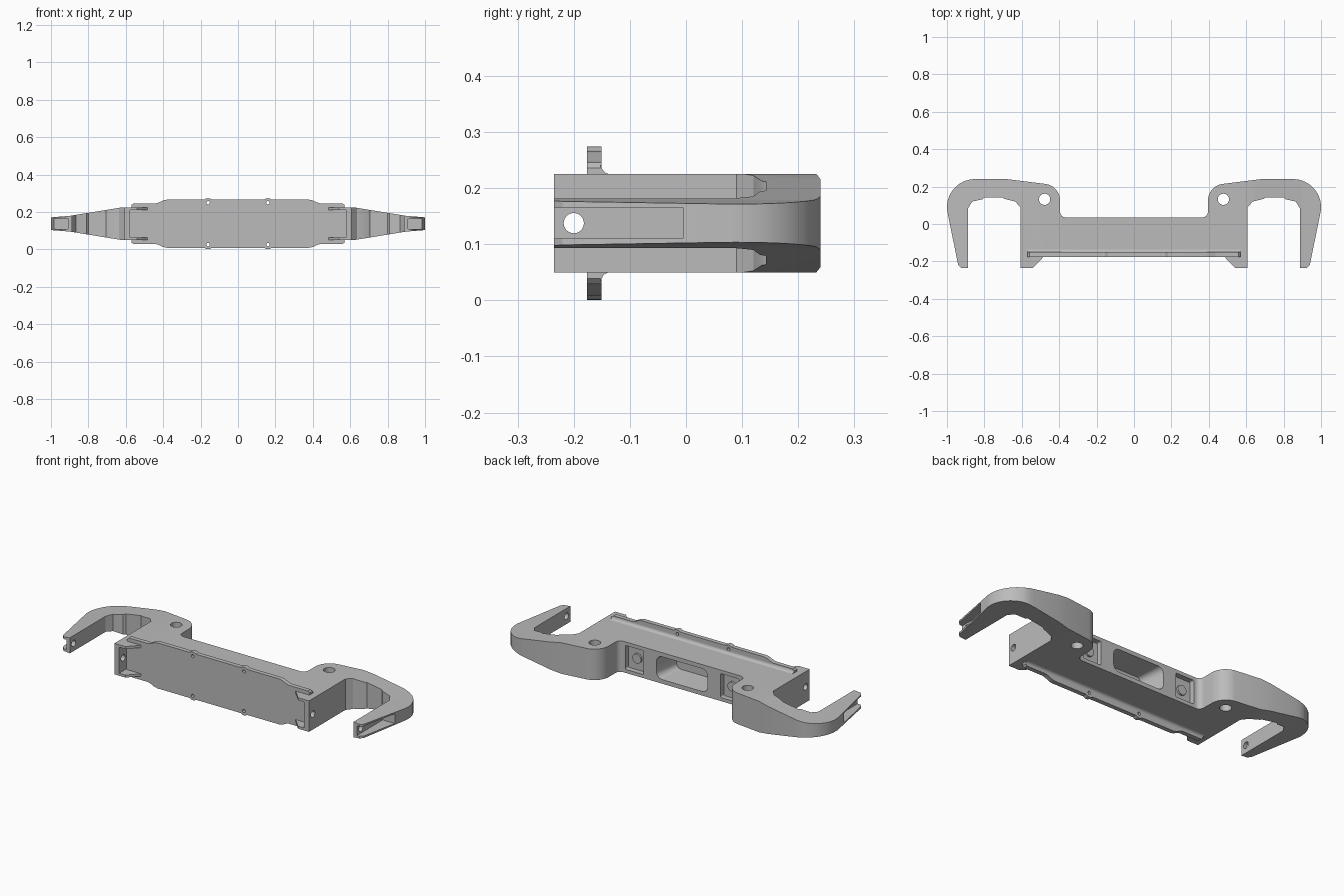
import bpy, bmesh, math
from mathutils import Matrix, Vector

cube = bpy.data.objects.get("Cube")
if cube:
    bpy.data.objects.remove(cube)

MID = 0.1375   # height of the horizontal centre plane
HALF = 0.0875  # half thickness of the body

grey = bpy.data.materials.new("cast_grey")
grey.use_nodes = True
color = (0.5, 0.5, 0.5, 1)
grey.diffuse_color = color
grey.node_tree.nodes["Principled BSDF"].inputs["Base Color"].default_value = color


def arc(cx, cy, r, a0, a1, n=8):
    angles = [math.radians(a0 + (a1 - a0) * i / n) for i in range(n + 1)]
    return [(cx + r * math.cos(a), cy + r * math.sin(a)) for a in angles]


def mirrored(points):
    return points + [(-x, y) for x, y in reversed(points)]


def prism(name, points, lo, hi, axis="Z", end_scale=1.0):
    """Extrude a 2D outline along an axis: Z uses (x, y), Y uses (x, z), X uses (y, z)."""
    place = {"Z": lambda u, v, w: (u, v, w),
             "Y": lambda u, v, w: (u, w, v),
             "X": lambda u, v, w: (w, u, v)}[axis]
    cu = (min(p[0] for p in points) + max(p[0] for p in points)) / 2
    cv = (min(p[1] for p in points) + max(p[1] for p in points)) / 2
    bm = bmesh.new()
    a = [bm.verts.new(place(u, v, lo)) for u, v in points]
    b = [bm.verts.new(place(cu + (u - cu) * end_scale, cv + (v - cv) * end_scale, hi))
         for u, v in points]
    bm.faces.new(a)
    bm.faces.new(b)
    for i in range(len(a)):
        j = (i + 1) % len(a)
        bm.faces.new((a[i], a[j], b[j], b[i]))
    bmesh.ops.recalc_face_normals(bm, faces=bm.faces)
    mesh = bpy.data.meshes.new(name)
    bm.to_mesh(mesh)
    bm.free()
    mesh.materials.append(grey)
    obj = bpy.data.objects.new(name, mesh)
    bpy.context.collection.objects.link(obj)
    return obj


def circle(u, v, r, n=32):
    return arc(u, v, r, 0, 360 - 360 / n, n - 1)


def rect(u0, u1, v0, v1, r=0.0):
    if not r:
        return [(u0, v0), (u1, v0), (u1, v1), (u0, v1)]
    return (arc(u1 - r, v1 - r, r, 0, 90) + arc(u0 + r, v1 - r, r, 90, 180)
            + arc(u0 + r, v0 + r, r, 180, 270) + arc(u1 - r, v0 + r, r, 270, 360))


def activate(obj):
    bpy.ops.object.select_all(action="DESELECT")
    obj.select_set(True)
    bpy.context.view_layer.objects.active = obj


def cut(obj, cutter):
    cutter.hide_render = True
    mod = obj.modifiers.new("cut", "BOOLEAN")
    mod.operation, mod.solver, mod.object = "DIFFERENCE", "EXACT", cutter
    activate(obj)
    bpy.ops.object.modifier_apply(modifier=mod.name)
    bpy.data.objects.remove(cutter)


def smooth(obj):
    activate(obj)
    bpy.ops.object.shade_smooth_by_angle(angle=math.radians(30))


# Body with its two hooked arms, as one outline
half = arc(0.365, 0.065, 0.03, -90, 0)
half += arc(0.485, 0.125, 0.09, 180, 100, 10)
half += [(0.68, 0.24), (0.84, 0.24)] + arc(0.85, 0.09, 0.15, 84, -8, 14)
half += [(0.94, -0.22), (0.925, -0.235), (0.887, -0.235), (0.887, 0.085)]
half += [(0.865, 0.12), (0.81, 0.132), (0.8, 0.143), (0.705, 0.143)]
half += [(0.695, 0.135), (0.635, 0.12), (0.608, 0.09)]
half += [(0.608, -0.235), (0.54, -0.235), (0.48, -0.172)]
body = prism("body_and_arms", mirrored(half), MID - HALF, MID + HALF)

# Thin the arms toward their outer ends
bm = bmesh.new()
bm.from_mesh(body.data)
for x in (-0.9, -0.62, 0.62, 0.9):
    bmesh.ops.bisect_plane(bm, geom=bm.verts[:] + bm.edges[:] + bm.faces[:],
                           plane_co=(x, 0, 0), plane_no=(1, 0, 0))
for v in bm.verts:
    x = abs(v.co.x)
    if x > 0.62:
        t = min((x - 0.62) / 0.28, 1)
        h = HALF + (0.042 - HALF) * t - max(x - 0.9, 0) * 0.08
        v.co.z = MID + math.copysign(h, v.co.z - MID)
bm.to_mesh(body.data)
bm.free()

# Hollow between the front ears, and the centre pocket in the back
cut(body, prism("ear_hollow", rect(-0.578, 0.578, 0.064, 0.211), -0.3, -0.172, "Y"))
cut(body, prism("back_pocket", rect(-0.16, 0.16, 0.073, 0.202, 0.035),
                0.036, -0.1, "Y", 0.8))

for s, side in ((1, "left"), (-1, "right")):
    # Square recess beside the pocket, with a round boss
    u0, u1 = sorted((s * 0.24, s * 0.355))
    cut(body, prism("square_recess", rect(u0, u1, 0.07, 0.205, 0.008), 0.05, 0.005, "Y"))
    smooth(prism(side + "_recess_boss", circle(s * 0.297, MID, 0.027), 0, 0.016, "Y"))
    # Vertical bolt hole at the arm root
    cut(body, prism("bolt_hole", circle(s * 0.478, 0.132, 0.03), -0.1, 0.4))
    # Outer finger groove and the pin hole through finger and ear
    cut(body, prism("finger_groove", rect(-0.3, -0.005, 0.11, 0.165),
                    s * 0.908, s * 1.1, "X"))
    cut(body, prism("pin_hole", circle(-0.2, MID, 0.018), s * 0.55, s * 1.1, "X"))
smooth(body)

# Front plate with stepped ends and small screw bumps
top = [(0.57, 0.236), (0.56, 0.246), (0.44, 0.246), (0.425, 0.25), (0.4, 0.262), (0.38, 0.266)]
top += [(0.205, 0.266)] + arc(0.16, 0.245, 0.029, 48, 132) + [(0.115, 0.266)]
lower = [(x, 2 * MID - z) for x, z in reversed(top)]
right_side = lower + top
plate = prism("front_plate", right_side + [(-x, z) for x, z in
              reversed(top)] + [(-x, z) for x, z in reversed(lower)], -0.176, -0.151, "Y")
for x in (-0.16, 0.16):
    for z in (MID - 0.112, MID + 0.112):
        cut(plate, prism("screw_hole", circle(x, z, 0.009, 20), -0.3, 0, "Y"))
smooth(plate)

# Concave fillets joining the plate to the body
for s, name in ((1, "upper_fillet"), (-1, "lower_fillet")):
    curve = arc(-0.135, HALF + 0.016, 0.016, 180, 270, 6)
    profile = [(-0.152, HALF - 0.002)] + [(-0.152, HALF + 0.016)] + curve
    profile += [(-0.135, HALF - 0.002)]
    smooth(prism(name, [(y, MID + s * z) for y, z in profile], -0.57, 0.57, "X"))
